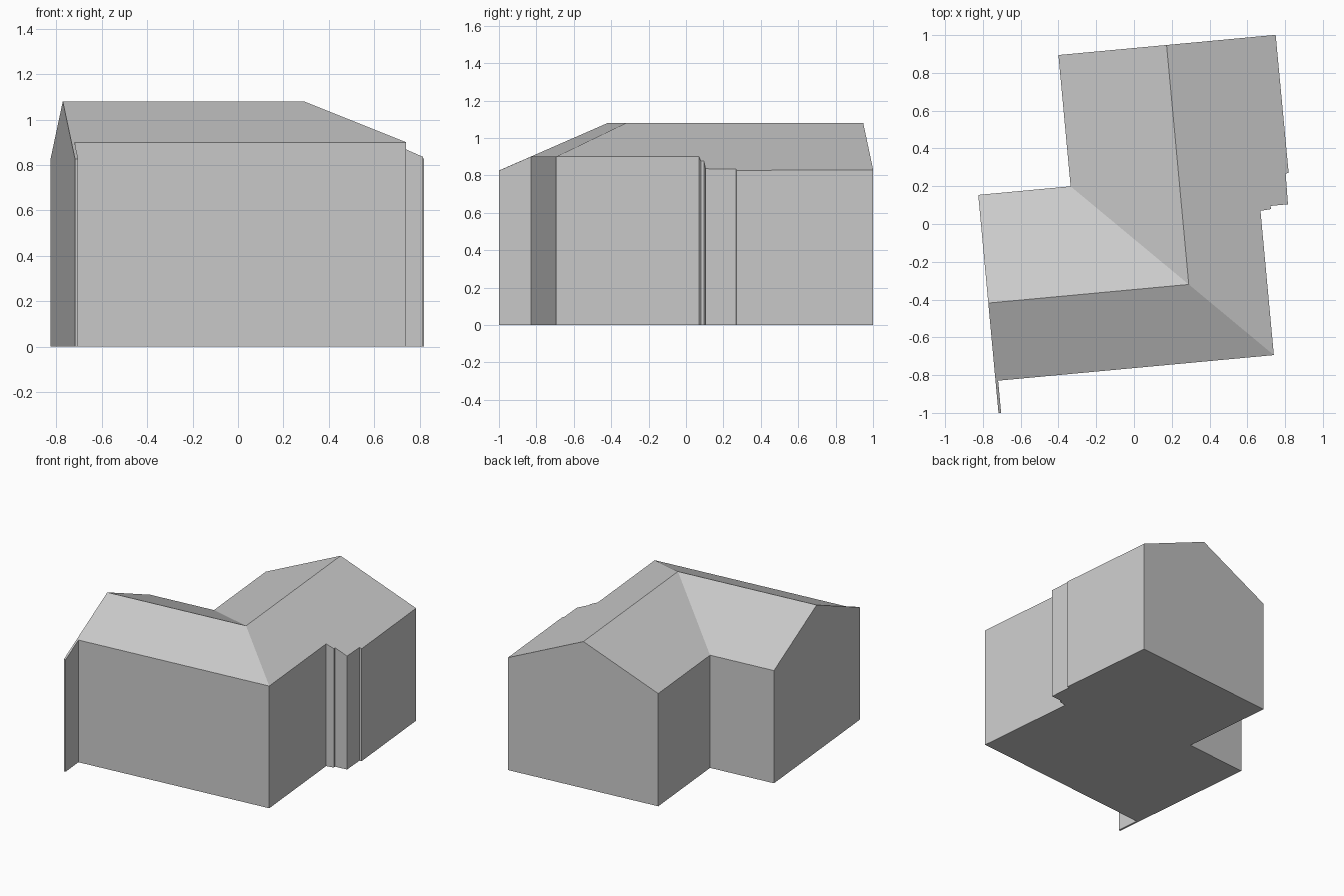
import bpy
import bmesh
from math import radians
from mathutils import Matrix

cube = bpy.data.objects.get("Cube")
if cube:
    bpy.data.objects.remove(cube, do_unlink=True)

RIDGE, PITCH = 1.08, 0.435
PLACE = Matrix.Translation((0.29, -0.32, 0)) @ Matrix.Rotation(radians(5.3), 4, "Z")

grey = bpy.data.materials.new("plain grey")
grey.use_nodes = True
colour = (0.6, 0.6, 0.6, 1)
grey.diffuse_color = colour
grey.node_tree.nodes["Principled BSDF"].inputs["Base Color"].default_value = colour

# Footprint, anticlockwise, measured from the point where the ridges meet
LEFT, FRONT, BACK, EAVE = -1.066, -0.414, 1.273, 0.575
outline = [
    (LEFT, -0.585), (-1.052, -0.585), (-1.052, FRONT),      # thin fin wall
    (-FRONT, FRONT), (-FRONT, 0.353),                       # front right corner
    (0.47, 0.357), (0.47, 0.374), (0.562, 0.374),           # stepped side wall
    (0.565, 0.537), (0.581, 0.539),
    (0.58, BACK), (0, BACK), (-EAVE, BACK),                 # back gable
    (-EAVE, EAVE), (LEFT, EAVE), (LEFT, 0),                 # inner corner, left gable
]


def roof_height(u, v):
    """Height of the pitched roof; each wing falls away from its own ridge."""
    return RIDGE - PITCH * (abs(u) if u + v > 0 else abs(v))


def make_part(name, faces):
    """Join polygons, given as point lists, into one flat-shaded object."""
    bm = bmesh.new()
    for points in faces:
        bm.faces.new([bm.verts.new(PLACE @ Matrix.Translation(p).translation) for p in points])
    bmesh.ops.remove_doubles(bm, verts=bm.verts, dist=0.0005)
    bmesh.ops.dissolve_limit(bm, angle_limit=radians(0.5), verts=bm.verts, edges=bm.edges)
    mesh = bpy.data.meshes.new(name)
    bm.to_mesh(mesh)
    bm.free()
    mesh.materials.append(grey)
    obj = bpy.data.objects.new(name, mesh)
    bpy.context.collection.objects.link(obj)
    return obj


low = [(u, v, 0) for u, v in outline]
high = [(u, v, roof_height(u, v)) for u, v in outline]
apex = (0, 0, RIDGE)

# Walls rise from the footprint to the roof
count = len(outline)
make_part("walls", [
    (low[i], low[(i + 1) % count], high[(i + 1) % count], high[i]) for i in range(count)
])

# Floor closes the underside
make_part("floor", [low[::-1]])

# Four slopes meet at the ridges, hip and valley
make_part("roof", [
    [high[15]] + high[0:4] + [apex],    # front slope
    high[3:12] + [apex],                # right slope
    high[11:14] + [apex],               # left slope of the back wing
    high[13:16] + [apex],               # back slope of the left wing
])
